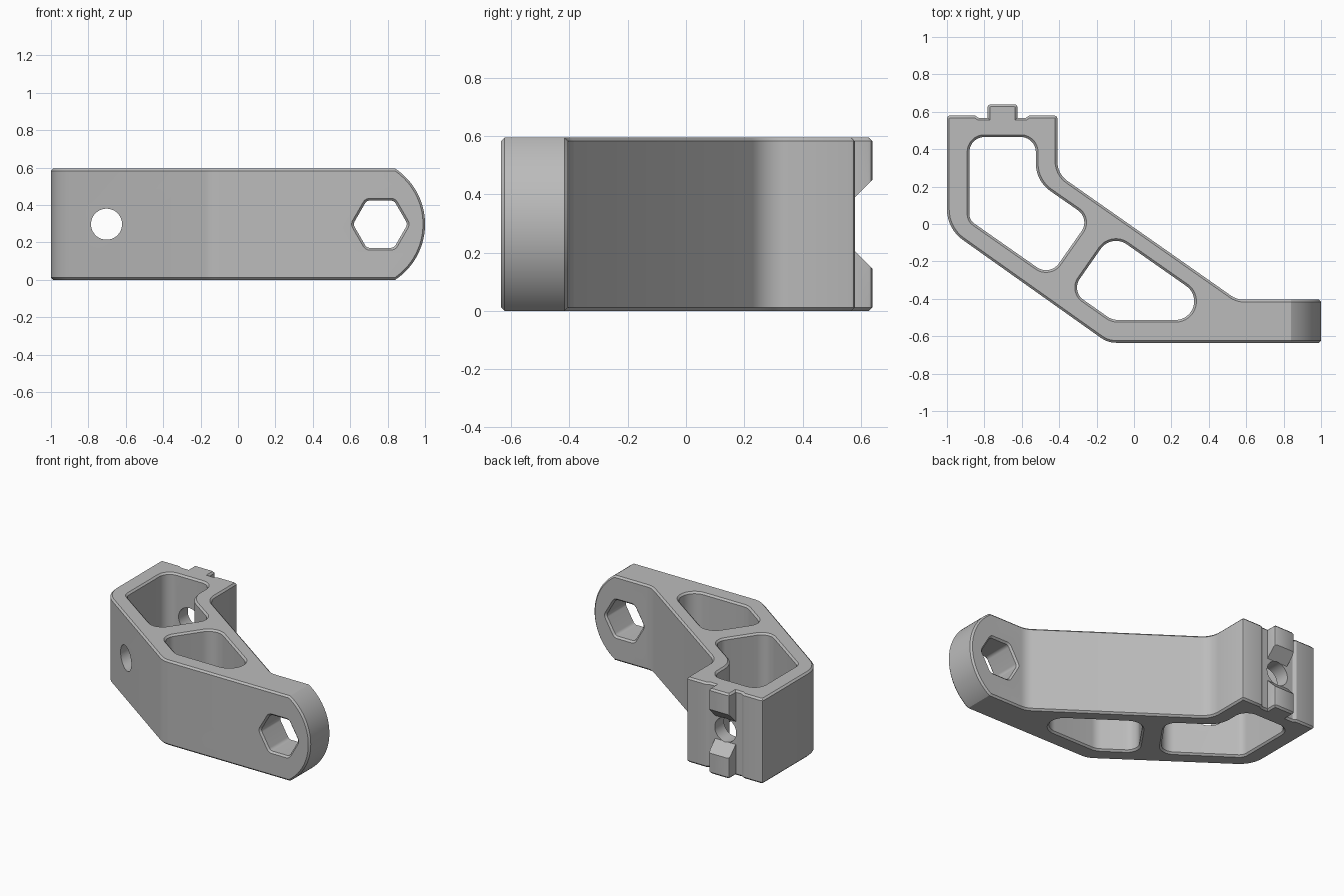
import bpy, bmesh, math
from mathutils import Vector

cube = bpy.data.objects.get("Cube")
if cube:
    bpy.data.objects.remove(cube, do_unlink=True)

HEIGHT = 0.595
MID = HEIGHT / 2
CHAMFER = 0.012


def rounded(corners):
    """Counter-clockwise outline from (x, y, radius) corners."""
    pts = []
    n = len(corners)
    for i, (x, y, r) in enumerate(corners):
        p = Vector((x, y))
        if r == 0:
            pts.append(p)
            continue
        a = (Vector(corners[i - 1][:2]) - p).normalized()
        b = (Vector(corners[(i + 1) % n][:2]) - p).normalized()
        half = a.angle(b) / 2
        turn = math.pi - 2 * half
        centre = p + (a + b).normalized() * (r / math.sin(half))
        start = p + a * (r / math.tan(half)) - centre
        side = 1 if a.x * b.y - a.y * b.x < 0 else -1
        steps = 2 if r < 0.02 else max(4, round(turn / math.radians(7)))
        for k in range(steps + 1):
            t = side * turn * k / steps
            c, s = math.cos(t), math.sin(t)
            pts.append(centre + Vector((start.x * c - start.y * s,
                                        start.x * s + start.y * c)))
    return pts


def grow(pts, d):
    """Offset a counter-clockwise outline outwards by d."""
    out = []
    for i, p in enumerate(pts):
        e = (p - pts[i - 1]).normalized()
        f = (pts[(i + 1) % len(pts)] - p).normalized()
        n1, n2 = Vector((e.y, -e.x)), Vector((f.y, -f.x))
        out.append(p + (n1 + n2) * (d / (1 + n1.dot(n2))))
    return out


def loft(name, pts, levels, axis="z"):
    """Closed solid through (position, offset) levels along an axis."""
    place = {"x": lambda p, l: (l, p.x, p.y),
             "y": lambda p, l: (p.x, l, p.y),
             "z": lambda p, l: (p.x, p.y, l)}[axis]
    bm = bmesh.new()
    rings = [[bm.verts.new(place(p, l)) for p in grow(pts, d)] for l, d in levels]
    for low, high in zip(rings, rings[1:]):
        for i in range(len(low)):
            bm.faces.new((low[i - 1], low[i], high[i], high[i - 1]))
    bm.faces.new(rings[0])
    bm.faces.new(rings[-1])
    bmesh.ops.recalc_face_normals(bm, faces=bm.faces)
    mesh = bpy.data.meshes.new(name)
    bm.to_mesh(mesh)
    bm.free()
    obj = bpy.data.objects.new(name, mesh)
    bpy.context.collection.objects.link(obj)
    return obj


def cut(target, cutter):
    cutter.hide_render = True
    mod = target.modifiers.new("cut", "BOOLEAN")
    mod.operation = "DIFFERENCE"
    mod.solver = "EXACT"
    mod.object = cutter
    bpy.context.view_layer.objects.active = target
    bpy.ops.object.modifier_apply(modifier=mod.name)
    bpy.data.objects.remove(cutter, do_unlink=True)


def flared(low, high):
    """Levels for a hole whose two rims are chamfered."""
    e = 0.01
    return [(low - e, CHAMFER + e), (low + CHAMFER, 0),
            (high - CHAMFER, 0), (high + e, CHAMFER + e)]


def circle(x, y, r, n=64):
    return [Vector((x + r * math.cos(2 * math.pi * k / n),
                    y + r * math.sin(2 * math.pi * k / n))) for k in range(n)]


# Bracket body with chamfered top and bottom rims
s = 0.015
outline = rounded([
    (-1, -0.025, 0.2), (-0.14, -0.635, 0.14), (1.05, -0.635, 0),
    (1.05, -0.405, 0), (0.55, -0.405, 0.12), (-0.41, 0.268, 0.13),
    (-0.41, 0.58, s), (-0.56, 0.58, 0), (-0.58, 0.567, 0),
    (-0.623, 0.567, 0), (-0.623, 0.64, s), (-0.783, 0.64, s),
    (-0.783, 0.567, 0), (-0.83, 0.567, 0), (-0.85, 0.58, 0), (-1, 0.58, s)])
body = loft("bracket_body", outline,
            [(0, -CHAMFER), (CHAMFER, 0), (HEIGHT - CHAMFER, 0), (HEIGHT, -CHAMFER)])

# Two weight-saving windows separated by a rib
upper = rounded([
    (-0.88, 0.021, 0.06), (-0.45, -0.28, 0.085), (-0.234, 0.028, 0.08),
    (-0.525, 0.23, 0.18), (-0.525, 0.465, 0.08), (-0.88, 0.465, 0.08)])
lower = rounded([
    (-0.336, -0.359, 0.08), (-0.117, -0.513, 0.1),
    (0.539, -0.513, 0.1), (-0.121, -0.051, 0.1)])
for name, window in (("upper_window", upper), ("lower_window", lower)):
    cut(body, loft(name, window, flared(0, HEIGHT)))

# Rounded arm end with chamfered rim
end = loft("arm_end_cutter", rounded([(0.8, -0.1, 0), (1.2, -0.1, 0),
                                      (1.2, 0.7, 0), (0.8, 0.7, 0)]),
           [(-0.8, 0), (-0.3, 0)], "y")
disc = loft("arm_end_disc", circle(0.643, MID, 0.357, 128),
            [(-0.636, -CHAMFER), (-0.623, 0), (-0.417, 0), (-0.404, -CHAMFER)], "y")
cut(end, disc)
cut(body, end)

# Hexagonal socket through the arm
hexagon = rounded([(p.x, p.y, 0.03) for p in circle(0.761, MID, 0.146, 6)])
cut(body, loft("hex_socket", hexagon, flared(-0.635, -0.405), "y"))

# Gap that splits the locating tab in two
gap = rounded([(0.567, MID - 0.08, 0), (0.7, MID - 0.213, 0),
               (0.7, MID + 0.213, 0), (0.567, MID + 0.08, 0)])
cut(body, loft("tab_gap", gap, [(-0.8, 0), (-0.606, 0)], "x"))

# Bolt hole through the mounting end
cut(body, loft("bolt_hole", circle(-0.703, MID, 0.083), [(-1, 0), (1, 0)], "y"))

# Plain grey finish
grey = bpy.data.materials.new("plain_grey")
grey.use_nodes = True
colour = (0.5, 0.5, 0.5, 1)
grey.diffuse_color = colour
grey.node_tree.nodes["Principled BSDF"].inputs["Base Color"].default_value = colour
body.data.materials.clear()
body.data.materials.append(grey)
for face in body.data.polygons:
    face.material_index = 0

bpy.ops.object.select_all(action="DESELECT")
body.select_set(True)
bpy.context.view_layer.objects.active = body
bpy.ops.object.shade_smooth_by_angle(angle=math.radians(25))
